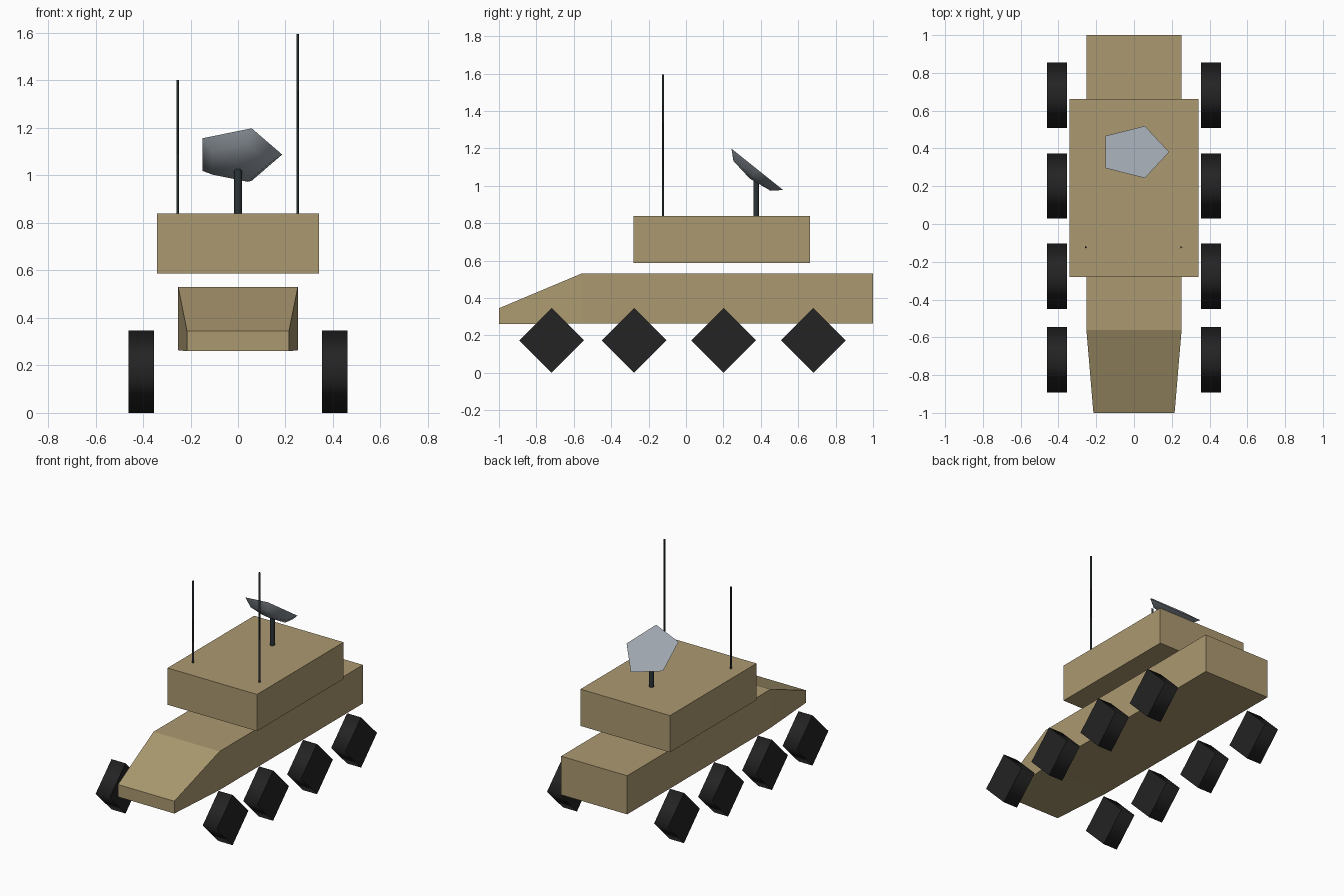
import bpy, bmesh
from math import pi, radians, cos, sin
from mathutils import Matrix, Vector

cube = bpy.data.objects.get("Cube")
if cube:
    bpy.data.objects.remove(cube, do_unlink=True)


def material(name, rgb):
    m = bpy.data.materials.new(name)
    m.use_nodes = True
    m.diffuse_color = (*rgb, 1)
    m.node_tree.nodes["Principled BSDF"].inputs["Base Color"].default_value = (*rgb, 1)
    return m


tan = material("tan_armour", (0.41, 0.32, 0.162))
rubber = material("black_rubber", (0.017, 0.017, 0.017))
steel = material("dark_steel", (0.026, 0.034, 0.038))
grey = material("dish_grey", (0.34, 0.38, 0.425))


def finish(name, bm, mat):
    bmesh.ops.recalc_face_normals(bm, faces=bm.faces)
    me = bpy.data.meshes.new(name)
    bm.to_mesh(me)
    bm.free()
    me.materials.append(mat)
    ob = bpy.data.objects.new(name, me)
    bpy.context.collection.objects.link(ob)
    return ob


def loft(name, rings, mat, smooth=False):
    """Bridge equal rings of points and cap both ends flat."""
    bm = bmesh.new()
    loops = [[bm.verts.new(p) for p in ring] for ring in rings]
    n = len(loops[0])
    for a, b in zip(loops, loops[1:]):
        for i in range(n):
            j = (i + 1) % n
            bm.faces.new((a[i], a[j], b[j], b[i])).smooth = smooth
    bm.faces.new(loops[0])
    bm.faces.new(loops[-1])
    return finish(name, bm, mat)


def prism(name, sides, radius, depth, matrix, mat):
    """Few-sided cylinder with smooth sides and flat caps."""
    rings = [[matrix @ Vector((radius * cos(2 * pi * i / sides),
                               radius * sin(2 * pi * i / sides), z))
              for i in range(sides)] for z in (-depth / 2, depth / 2)]
    return loft(name, rings, mat, smooth=True)


def section(y, half_width, bottom, top):
    return [(-half_width, y, bottom), (half_width, y, bottom),
            (half_width, y, top), (-half_width, y, top)]


# Hull with tapered, sloping nose, and the raised upper box
loft("hull", [section(-1, 0.215, 0.26, 0.345), section(-0.56, 0.252, 0.264, 0.53),
              section(1, 0.252, 0.264, 0.53)], tan)
loft("upper_box", [section(-0.28, 0.341, 0.586, 0.839),
                   section(0.662, 0.341, 0.586, 0.839)], tan)

# Four wheels on each side
for side, x in (("left", 0.408), ("right", -0.408)):
    for i, y in enumerate((-0.718, -0.277, 0.201, 0.681)):
        turn = Matrix.Translation((x, y, 0.173)) @ Matrix.Rotation(pi / 2, 4, 'Y')
        prism(f"{side}_wheel_{i + 1}", 4, 0.173, 0.107, turn, rubber)

# Two thin aerials
for side, x, top in (("left", 0.25, 1.595), ("right", -0.255, 1.403)):
    base = 0.83
    prism(f"{side}_aerial", 3, 0.007, top - base,
          Matrix.Translation((x, -0.123, (top + base) / 2)), steel)

# Dish post
prism("dish_post", 6, 0.017, 0.2, Matrix.Translation((0, 0.375, 0.93)), steel)

# Five-sided dish: flat face above, shallow rounded underside
pose = Matrix.Translation((0, 0.381, 1.088)) @ Matrix.Rotation(radians(-38.7), 4, 'X')
bm = bmesh.new()
rim, mid = [[bm.verts.new((r * cos(2 * pi * i / 5), r * sin(2 * pi * i / 5), z))
             for i in range(5)] for r, z in ((0.186, 0), (0.134, -0.045))]
pole = bm.verts.new((0, 0, -0.064))
bm.faces.new(rim)
for i in range(5):
    j = (i + 1) % 5
    bm.faces.new((rim[i], rim[j], mid[j], mid[i])).smooth = True
    bm.faces.new((mid[i], mid[j], pole)).smooth = True
bm.transform(pose)
finish("dish", bm, grey)
